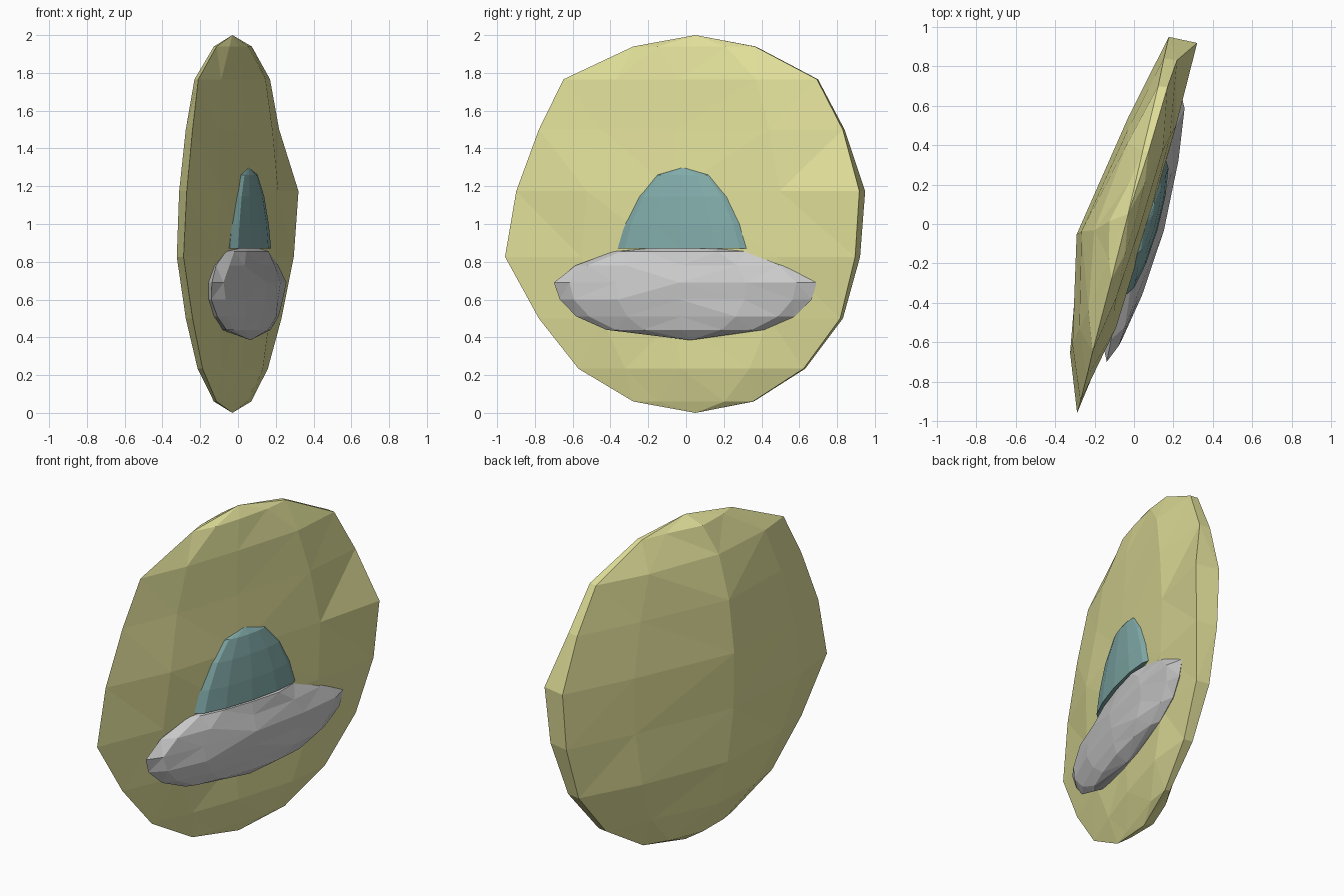
import bpy, bmesh, random
from math import sin, cos, pi, radians

if "Cube" in bpy.data.objects:
    bpy.data.objects.remove(bpy.data.objects["Cube"])

random.seed(4)
YAW = radians(16)
ORIGIN = (-0.03, 0.05)


def place(t, n, z):
    # t runs along the disc face, n points out of its front
    return (ORIGIN[0] + t * sin(YAW) + n * cos(YAW),
            ORIGIN[1] + t * cos(YAW) - n * sin(YAW), z)


def loft(name, rings, bottom, top, color=None):
    # rings: (t, n, z) loops from bottom to top; poles close the ends, None leaves a flat cap
    bm = bmesh.new()
    loops = [[bm.verts.new(place(*p)) for p in r] for r in rings]
    k = len(loops[0])
    for a, b in zip(loops, loops[1:]):
        for i in range(k):
            j = (i + 1) % k
            bm.faces.new((a[i], a[j], b[j], b[i]))
    for loop, pole in ((loops[0], bottom), (loops[-1], top)):
        if pole is None:
            bm.faces.new(loop)
        else:
            p = bm.verts.new(place(*pole))
            for i in range(k):
                bm.faces.new((loop[i], loop[(i + 1) % k], p))
    bmesh.ops.triangulate(bm, faces=bm.faces[:])
    bmesh.ops.recalc_face_normals(bm, faces=bm.faces[:])
    me = bpy.data.meshes.new(name)
    bm.to_mesh(me)
    bm.free()
    ob = bpy.data.objects.new(name, me)
    bpy.context.collection.objects.link(ob)
    if color:
        mat = bpy.data.materials.new(name + "_paint")
        mat.diffuse_color = (*color, 1)
        mat.use_nodes = True
        mat.node_tree.nodes["Principled BSDF"].inputs["Base Color"].default_value = mat.diffuse_color
        me.materials.append(mat)
    return ob


# Thin faceted disc: one irregular section scaled ring by ring, slightly uneven
section = [(-1.03, .03), (-.75, -.09), (-.18, -.22), (.48, -.14), (.93, -.05),
           (.94, .09), (.5, .105), (-.1, .1), (-.6, .09)]
left = [.33, .62, .83, 1.01, .95, .83, .70, .33]
right = [.34, .64, .86, .96, .99, .87, .716, .352]
rim = [.4, .4, .5, .9, 1.1, .3, .25, .4]    # front rim height per ring
rings = []
for i, (l, r, e) in enumerate(zip(left, right, rim)):
    a = pi * (i + 1) / 9
    ring = []
    for k, (t, n) in enumerate(section):
        n *= sin(a) * (e if k == 5 else 1)
        if k in (2, 3, 6, 7, 8):
            n += random.uniform(-.015, .015)
        ring.append((t * (l if t < 0 else r), n, 1 - cos(a)))
    rings.append(ring)
loft("disc", rings, (0, 0, 0), (0, 0, 2), (.75, .74, .32))

# Flattened saucer body half sunk into the disc, its right end set a little deeper
profile = [(.44, .60), (.51, .83), (.60, .96), (.69, 1.0), (.78, .84), (.855, .55)]
depth = [.06, .08, .095, .095, .08, .06]
rings = []
for (z, w), d in zip(profile, depth):
    ring = []
    for i in range(12):
        a = 2 * pi * i / 12
        t = -.03 + .72 * w * cos(a)
        ring.append((t, .095 + d * sin(a) - .045 * max(0, t - .1)
                     + random.uniform(-.008, .008), z))
    rings.append(ring)
loft("saucer_body", rings, (0, .10, .385), (-.03, .095, .89))

# Thin cockpit dome with a flat base
rings = []
for w, d, z in ((.365, .065, .87), (.325, .06, 1.0), (.25, .047, 1.146), (.145, .027, 1.26)):
    rings.append([(-.035 + w * cos(2 * pi * i / 12),
                   .1 + d * sin(2 * pi * i / 12), z) for i in range(12)])
loft("cockpit_dome", rings, None, (-.04, .1, 1.3), (.22, .41, .40))
